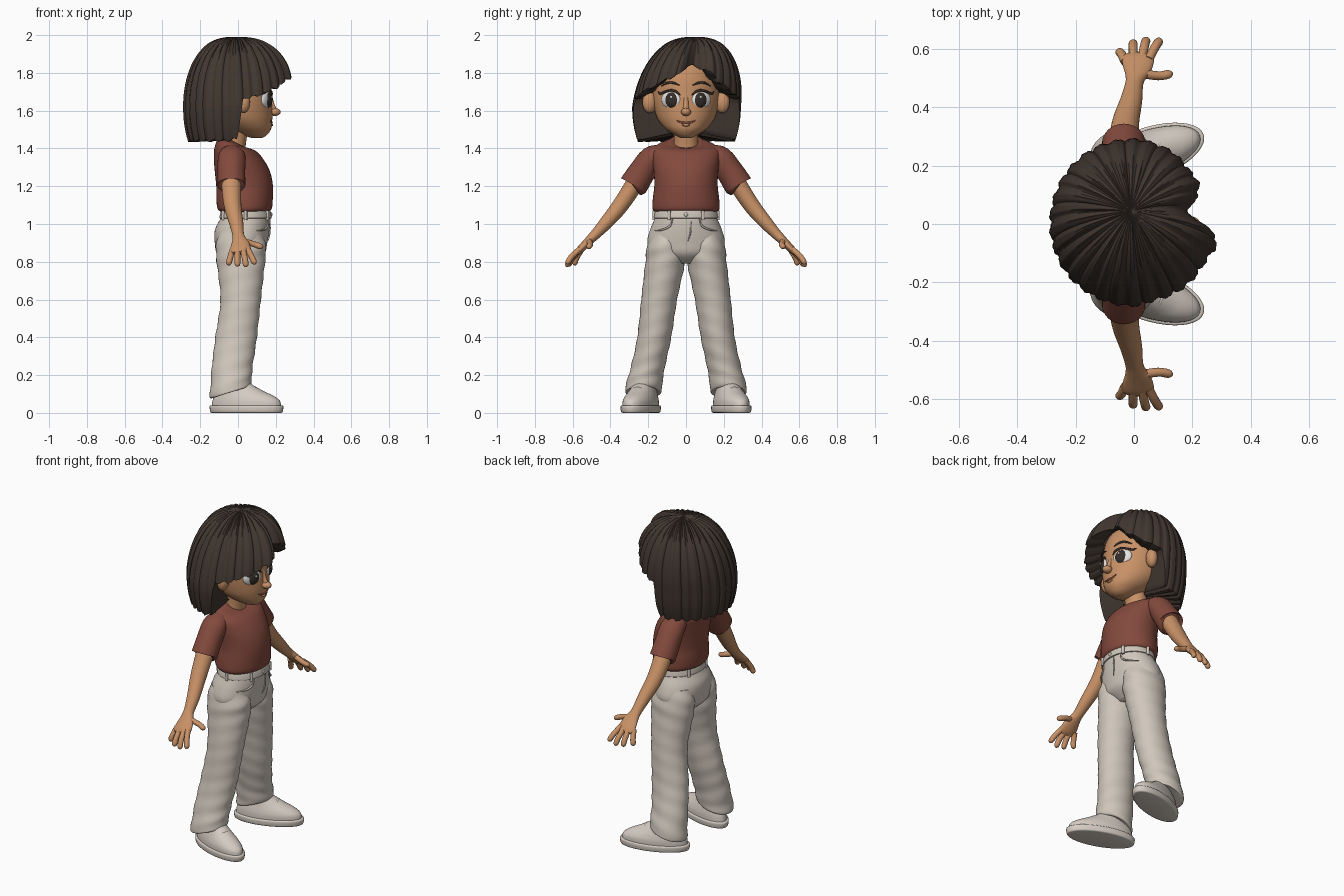
import bpy, bmesh, math
from mathutils import Vector, Matrix

def material(name, rgb):
    m = bpy.data.materials.new(name)
    m.diffuse_color = (*rgb, 1)
    return m

HAIR = material("dark brown hair", (0.052, 0.037, 0.029))
SKIN = material("tan skin", (0.58, 0.285, 0.135))
SHIRT = material("rust cotton", (0.23, 0.068, 0.047))
PANTS = material("cream denim", (0.63, 0.57, 0.50))
SHOE = material("off white canvas", (0.66, 0.60, 0.54))
WHITE = material("eye white", (0.78, 0.78, 0.77))
IRIS = material("dark iris", (0.035, 0.028, 0.024))
LIP = material("lip brown", (0.30, 0.10, 0.065))

def finish(name, bm, mat, mirror=False):
    bmesh.ops.remove_doubles(bm, verts=bm.verts, dist=0.0002)
    bmesh.ops.recalc_face_normals(bm, faces=bm.faces)
    me = bpy.data.meshes.new(name)
    bm.to_mesh(me)
    bm.free()
    me.materials.append(mat)
    ob = bpy.data.objects.new(name, me)
    bpy.context.collection.objects.link(ob)
    if mirror:
        ob.modifiers.new("other side", 'MIRROR').use_axis = (False, True, False)
    return ob

def skin_grid(bm, rows, caps=True):
    vs = [[bm.verts.new(p) for p in r] for r in rows]
    n = len(vs[0])
    for a, b in zip(vs, vs[1:]):
        for i in range(n):
            bm.faces.new((a[i], a[(i + 1) % n], b[(i + 1) % n], b[i]))
    if caps:
        bm.faces.new(vs[0])
        bm.faces.new(vs[-1])

def spline(rings, steps):
    out = []
    for i in range(len(rings) - 1):
        p = [Vector(rings[min(max(k, 0), len(rings) - 1)]) for k in (i - 1, i, i + 1, i + 2)]
        for s in range(steps):
            t = s / steps
            out.append(p[1] + 0.5 * t * ((p[2] - p[0]) + t * ((2 * p[0] - 5 * p[1] + 4 * p[2] - p[3])
                       + t * (3 * p[1] - p[0] - 3 * p[2] + p[3]))))
    return out + [Vector(rings[-1])]

def loft(name, rings, mat, mirror=False, level=True, seg=32, steps=4, fold=0, xf=Matrix()):
    """rings: x, y, z, radius along x, other radius, optional tilt (front raised)"""
    pts = spline([tuple(r) + (0,) * (6 - len(r)) for r in rings], steps)
    rows = []
    for i, p in enumerate(pts):
        t = Vector((0, 0, 1))
        if not level:
            t = (pts[min(i + 1, len(pts) - 1)] - pts[max(i - 1, 0)]).to_3d().normalized()
        u = Vector((1, 0, 0))
        u = (u - t * u.dot(t)).normalized()
        v = t.cross(u)
        row = []
        for k in range(seg):
            a = math.tau * k / seg
            g = 1 + fold * math.sin(p[2] * 65 + 2 * a)
            q = p.to_3d() + u * p[3] * g * math.cos(a) + v * p[4] * g * math.sin(a)
            row.append(xf @ (q + Vector((0, 0, p[5] * math.cos(a)))))
        rows.append(row)
    bm = bmesh.new()
    skin_grid(bm, rows)
    return finish(name, bm, mat, mirror)

def tube(name, pts, r, mat, mirror=False):
    rings = [(*p, r * (0.4 if i in (0, len(pts) - 1) else 1), r * (0.4 if i in (0, len(pts) - 1) else 1))
             for i, p in enumerate(pts)]
    return loft(name, rings, mat, mirror, level=False, seg=8)

def ball(name, loc, scale, mat, mirror=False, yaw=0):
    bm = bmesh.new()
    m = Matrix.Translation(loc) @ Matrix.Rotation(math.radians(yaw), 4, 'Z') @ Matrix.Diagonal((*scale, 1))
    bmesh.ops.create_uvsphere(bm, u_segments=28, v_segments=18, radius=1, matrix=m)
    return finish(name, bm, mat, mirror)

# Head, neck, ears and nose
loft("head", [(.10, 0, 1.455, .025, .025), (.09, 0, 1.468, .06, .055), (.062, 0, 1.50, .112, .103),
              (.03, 0, 1.54, .15, .14), (.01, 0, 1.58, .173, .16), (0, 0, 1.64, .181, .175),
              (-.005, 0, 1.70, .182, .18), (-.01, 0, 1.78, .18, .178), (-.01, 0, 1.86, .15, .15),
              (-.01, 0, 1.92, .07, .07)], SKIN, seg=48)
loft("neck", [(-.03, 0, 1.36, .065, .072), (-.015, 0, 1.45, .06, .064), (0, 0, 1.56, .065, .068)], SKIN)
ball("ear", (.03, .192, 1.645), (.034, .04, .058), SKIN, True, -25)
ball("nose", (.194, 0, 1.593), (.032, .026, .021), SKIN)
loft("nose_bridge", [(.168, 0, 1.68, .012, .012), (.18, 0, 1.63, .015, .014), (.195, 0, 1.595, .018, .016)], SKIN)

# Face details laid on the face surface
def on_face(pts, off=0.0):
    return [(0.18 * math.sqrt(1 - (y / 0.18) ** 2) + off, y, z) for y, z in pts]

ball("eye", (.148, .078, 1.658), (.022, .056, .047), WHITE, True, 26)
ball("iris", (.157, .076, 1.657), (.021, .038, .041), IRIS, True, 26)
ball("eye_glint", (.1795, .078, 1.672), (.003, .007, .007), WHITE, True, 26)
tube("upper_lash", on_face([(.03, 1.68), (.05, 1.70), (.08, 1.708), (.11, 1.70), (.135, 1.69), (.148, 1.70)], .004),
     .006, HAIR, True)
tube("eyebrow", on_face([(.035, 1.735), (.07, 1.748), (.10, 1.747), (.13, 1.73)]), .006, HAIR, True)
tube("mouth", on_face([(-.05, 1.548), (-.03, 1.539), (0, 1.536), (.03, 1.539), (.05, 1.548)]), .005, LIP)
ball("lower_lip", (.172, 0, 1.524), (.014, .024, .008), SKIN)

# Hair: locks fan from the parting down to a hem that is cut high over the face
def table(keys, d):
    for (a, va), (b, vb) in zip(keys, keys[1:]):
        if a <= d <= b:
            t = (d - a) / (b - a)
            return va + (vb - va) * t * t * (3 - 2 * t)

RADIUS = [(-180, .285), (-150, .285), (-100, .28), (-68, .275), (-33, .277), (-14, .292), (8, .205),
          (29, .265), (42, .262), (65, .277), (93, .285), (130, .288), (180, .285)]
HEM = [(-180, 1.45), (-100, 1.45), (-92, 1.46), (-83, 1.67), (-70, 1.685), (-45, 1.725), (-20, 1.775),
       (8, 1.855), (22, 1.825), (45, 1.75), (65, 1.695), (83, 1.67), (92, 1.46), (100, 1.45), (180, 1.45)]
WIDEST = [(-180, 1.61), (-100, 1.61), (-80, 1.63), (-45, 1.71), (0, 1.77), (45, 1.71), (80, 1.63), (100, 1.61), (180, 1.61)]
TUCK = [(-180, .25), (-95, .3), (-80, .62), (80, .62), (95, .3), (180, .25)]
NT, NP = 240, 26
rows = [[] for _ in range(NP + 3)]
for k in range(NT):
    d = -180 + 360 * k / NT
    a = math.radians(d)
    lock = abs(math.sin(15 * a)) + 0.4 * abs(math.sin(37 * a + 1))
    R, zc = table(RADIUS, d), table(WIDEST, d)
    hem = table(HEM, d) - 0.008 * lock
    end = math.acos((hem - zc) / (1.99 - zc))
    part = math.exp(-((d - 8) / 5) ** 2)
    for j in range(NP + 1):
        ph = end * j / NP
        s, c = math.sin(ph), math.cos(ph)
        g = 1 + (0.035 * (lock - 0.7) - 0.05 * part) * min(1, 2.2 * s)
        r, z = R * s ** 0.85 * g, zc + (1.99 - zc) * c * g
        up = max(c, 0)
        rows[j].append((r * math.cos(a) - 0.01 * up, r * math.sin(a) + 0.045 * up, z))
    for j, (f, dz) in enumerate(((0.9, 0.0), (table(TUCK, d), 0.03))):
        rows[NP + 1 + j].append((r * f * math.cos(a), r * f * math.sin(a), z + dz))
bm = bmesh.new()
skin_grid(bm, rows, caps=False)
finish("hair", bm, HAIR)

# Shirt with collar and short sleeves
loft("shirt", [(.035, 0, 1.062, .12, .16), (.035, 0, 1.08, .143, .177), (.035, 0, 1.13, .149, .176),
               (.035, 0, 1.20, .15, .168), (.025, 0, 1.27, .147, .17), (.008, 0, 1.33, .135, .178),
               (-.012, 0, 1.385, .115, .182, -.005), (-.025, 0, 1.42, .088, .15, -.02),
               (-.028, 0, 1.437, .07, .085, -.035)], SHIRT, seg=48)
loft("collar", [(-.022, 0, 1.405, .08, .09, -.04), (-.022, 0, 1.415, .088, .1, -.04),
                (-.024, 0, 1.435, .082, .09, -.04), (-.024, 0, 1.438, .07, .078, -.04)], SHIRT)
loft("sleeve", [(-.03, .12, 1.375, .06, .045), (-.033, .18, 1.35, .073, .064), (-.035, .23, 1.28, .073, .071),
                (-.035, .27, 1.218, .074, .075), (-.035, .277, 1.206, .073, .074), (-.035, .28, 1.203, .058, .058)],
     SHIRT, True, level=False)

# Arms with palms, fingers and thumb
loft("arm", [(-.035, .2, 1.33, .055, .05), (-.035, .28, 1.2, .052, .047), (-.028, .35, 1.095, .046, .043),
             (-.01, .42, 1.01, .038, .036), (0, .475, .95, .031, .028), (.005, .5, .925, .034, .025),
             (.012, .53, .895, .048, .022), (.014, .565, .86, .055, .019), (.014, .58, .845, .045, .013)],
     SKIN, True, level=False)
DIGITS = {"little_finger": ((-.03, .555, .862), (-.042, .58, .82), (-.052, .592, .782)),
          "ring_finger": ((-.002, .565, .862), (-.003, .602, .818), (-.003, .625, .776)),
          "middle_finger": ((.027, .568, .862), (.036, .61, .818), (.043, .634, .774)),
          "index_finger": ((.05, .562, .868), (.072, .605, .828), (.09, .632, .788)),
          "thumb": ((.025, .515, .912), (.085, .507, .893), (.132, .515, .876))}
for name, (p, q, e) in DIGITS.items():
    p, q, e = Vector(p), Vector(q), Vector(e)
    w = 0.0155
    loft(name, [(*p, w, w), (*q, w, w), (*q.lerp(e, .75), w * .95, w * .9), (*e, w * .3, w * .3)],
         SKIN, True, level=False, seg=14)

# Trousers: hips, waistband, legs and small details
loft("hips", [(.04, 0, 1.08, .122, .152), (.038, 0, 1.03, .131, .165), (.022, 0, .97, .144, .19),
              (.016, 0, .90, .139, .205), (.015, 0, .84, .125, .17), (.015, 0, .79, .07, .07)], PANTS, seg=48)
loft("waistband", [(.04, 0, 1.03, .134, .166), (.04, 0, 1.035, .138, .17), (.04, 0, 1.07, .131, .162),
                   (.04, 0, 1.075, .12, .15)], PANTS, seg=48)
loft("trouser_leg", [(.015, .1, .96, .115, .085), (.015, .107, .88, .132, .1), (.015, .11, .80, .128, .105),
                     (.014, .142, .6, .107, .095), (-.01, .168, .4, .11, .09), (-.03, .2, .25, .108, .09),
                     (-.037, .22, .16, .109, .095, .02), (-.042, .226, .112, .106, .097, .03),
                     (-.042, .226, .11, .085, .08, .03)], PANTS, True, fold=.018, steps=7, seg=40)

def on_hip(y, z, back=False):
    return (.03 + (-.142 if back else .142) * math.sqrt(1 - (y / .19) ** 2), y, z)

tube("front_pocket_seam", [on_hip(.07, 1.03), on_hip(.085, .99), on_hip(.125, .97), on_hip(.165, .965)], .005, PANTS, True)
tube("fly_seam", [(.17, .025, 1.03), (.169, .025, .96), (.16, .01, .91)], .004, PANTS)
for i, deg in enumerate((32, 90, 150)):
    a = math.radians(deg)
    x, y = .04 + .137 * math.cos(a), .169 * math.sin(a)
    loft(f"belt_loop_{i + 1}", [(x, y, 1.022, .009, .009), (x, y, 1.072, .009, .009)], PANTS, True, seg=8)
ball("waist_button", (.176, 0, 1.05), (.006, .011, .011), PANTS)

# Shoes, turned outwards
turn = Matrix.Translation((.045, .24, 0)) @ Matrix.Rotation(math.radians(19), 4, 'Z')
loft("shoe_sole", [(0, 0, 0, .19, .075), (0, 0, .006, .2, .086), (0, 0, .035, .204, .088), (0, 0, .04, .19, .078)],
     SHOE, True, seg=40, xf=turn)
loft("shoe_upper", [(0, 0, .036, .192, .079), (-.002, 0, .065, .186, .078), (-.015, 0, .09, .165, .072),
                    (-.035, 0, .115, .13, .064), (-.06, 0, .145, .098, .056), (-.07, 0, .17, .07, .048)],
     SHOE, True, seg=40, xf=turn)
for i in range(3):
    x, z = .05 + .028 * i, .133 - .017 * i
    pts = [turn @ Vector((x - .012, -.042, z - .024)), turn @ Vector((x, -.02, z - .003)),
           turn @ Vector((x, .02, z - .003)), turn @ Vector((x - .012, .042, z - .024))]
    tube(f"shoe_lace_{i + 1}", pts, .006, SHOE, True)

# Smooth shading with sharp rims
for ob in bpy.context.collection.objects:
    ob.select_set(True)
    bpy.context.view_layer.objects.active = ob
bpy.ops.object.shade_smooth_by_angle(angle=math.radians(50))
